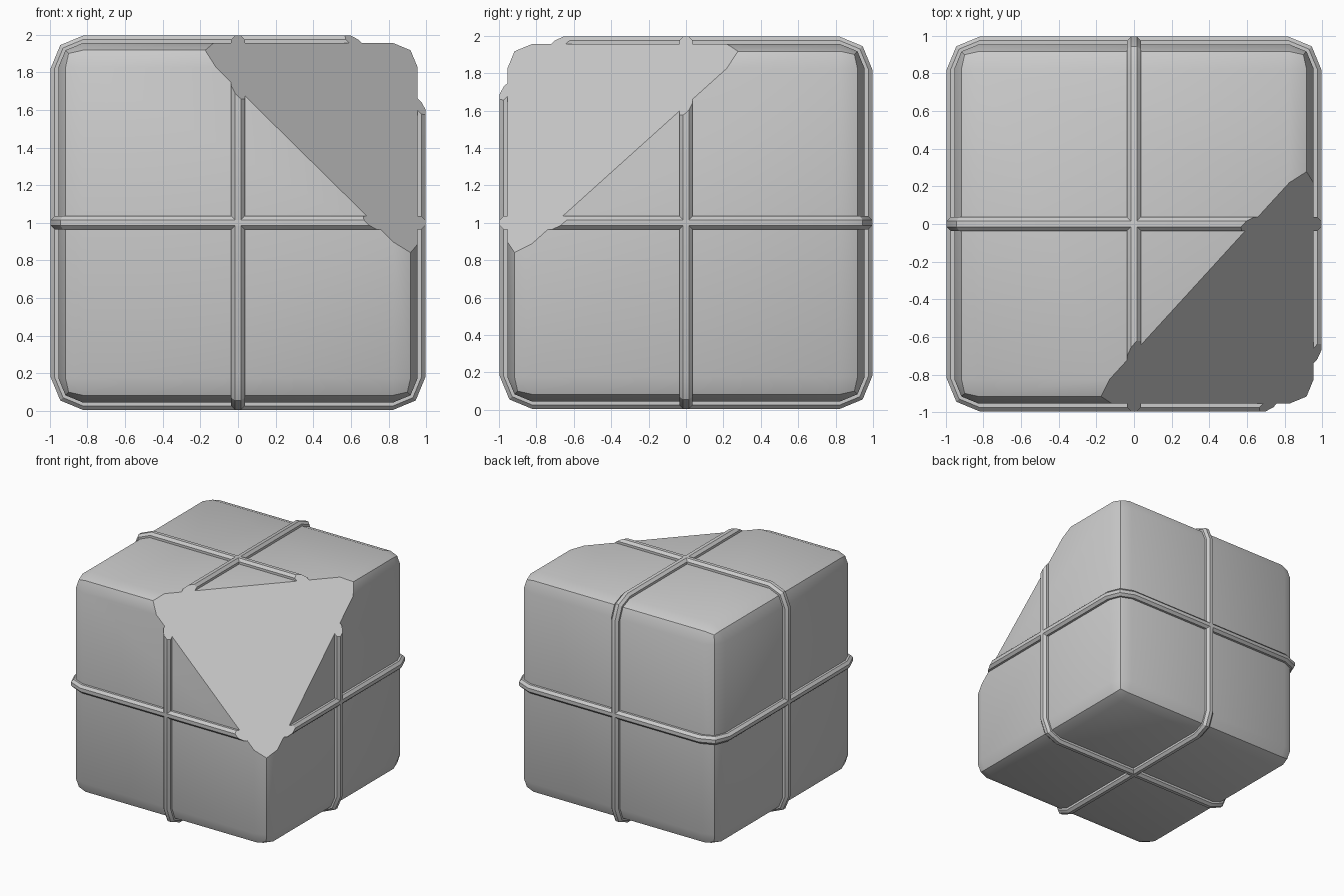
import bpy, bmesh
from math import cos, sin, pi, radians
from mathutils import Vector, Matrix

default = bpy.data.objects.get("Cube")
if default:
    bpy.data.objects.remove(default, do_unlink=True)

# Single grey colour
grey = bpy.data.materials.new("light grey")
grey.use_nodes = True
grey.diffuse_color = (0.6, 0.6, 0.6, 1)
grey.node_tree.nodes["Principled BSDF"].inputs["Base Color"].default_value = (0.6, 0.6, 0.6, 1)

# Plane that slices off the upper front corner
CUT_NORMAL = Vector((0.985, -0.9, 1.0))
CUT_POINT = CUT_NORMAL * (1.57 / CUT_NORMAL.length_squared)


def finish(bm, name):
    """Slice the corner, cap the cut, and make the object."""
    geom = bm.verts[:] + bm.edges[:] + bm.faces[:]
    cut = bmesh.ops.bisect_plane(bm, geom=geom, dist=1e-5, plane_co=CUT_POINT,
                                 plane_no=CUT_NORMAL, clear_outer=True)
    rim = [e for e in cut["geom_cut"] if isinstance(e, bmesh.types.BMEdge)]
    bmesh.ops.edgenet_fill(bm, edges=rim)
    bmesh.ops.recalc_face_normals(bm, faces=bm.faces[:])
    mesh = bpy.data.meshes.new(name)
    bm.to_mesh(mesh)
    bm.free()
    mesh.materials.append(grey)
    obj = bpy.data.objects.new(name, mesh)
    obj.location.z = 1
    bpy.context.collection.objects.link(obj)
    bpy.ops.object.select_all(action='DESELECT')
    obj.select_set(True)
    bpy.context.view_layer.objects.active = obj
    bpy.ops.object.shade_smooth_by_angle(angle=radians(30))


# Rounded block
bm = bmesh.new()
bmesh.ops.create_cube(bm, size=1.91)
bmesh.ops.bevel(bm, geom=bm.edges[:], offset=0.13, offset_type='OFFSET',
                segments=2, profile=0.5, affect='EDGES')
finish(bm, "block")


def band(name, rotation, sides=8, tube=0.036, inner=0.82, radius=0.14):
    """Faceted tube that follows a rounded square around the block."""
    bm = bmesh.new()
    rings = []
    for corner in range(4):
        mid = corner * pi / 2 + pi / 4
        centre = Vector((cos(mid), sin(mid), 0)) * inner * 2 ** 0.5
        for turn in (-pi / 4, 0, pi / 4):
            out = Vector((cos(mid + turn), sin(mid + turn), 0))
            ring = []
            for i in range(sides):
                a = 2 * pi * (i + 0.5) / sides
                r = tube / cos(pi / sides)
                p = centre + out * (radius + r * cos(a))
                ring.append(bm.verts.new(p + Vector((0, 0, r * sin(a)))))
            rings.append(ring)
    for j, ring in enumerate(rings):
        nxt = rings[(j + 1) % len(rings)]
        for i in range(sides):
            k = (i + 1) % sides
            bm.faces.new((ring[i], ring[k], nxt[k], nxt[i]))
    bm.transform(rotation)
    finish(bm, name)


# Three bands, one around each axis
band("level_band", Matrix.Identity(4))
band("front_to_back_band", Matrix.Rotation(pi / 2, 4, 'Y'))
band("side_to_side_band", Matrix.Rotation(pi / 2, 4, 'X'))
